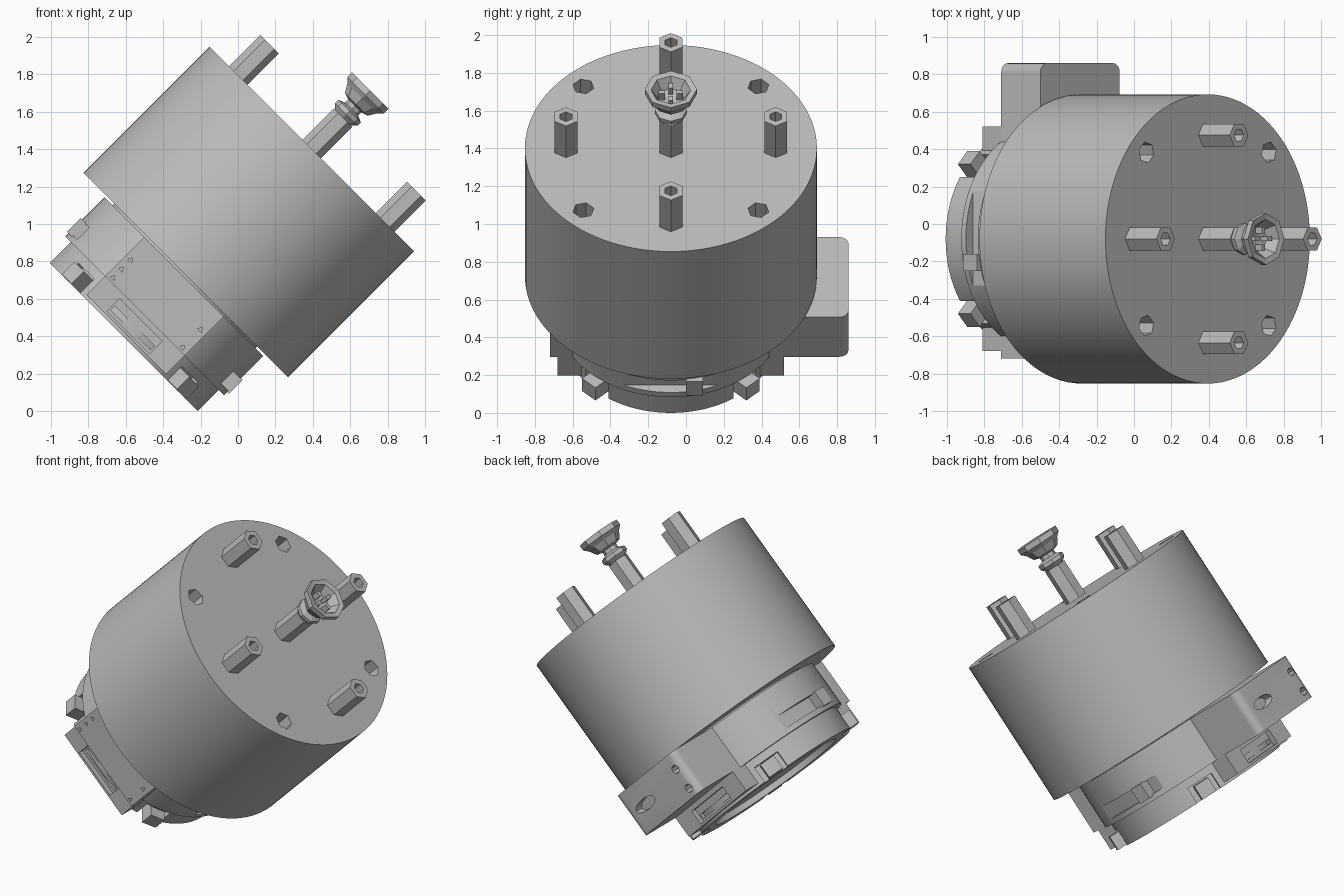
import bpy, bmesh, math
from mathutils import Matrix, Vector

if "Cube" in bpy.data.objects:
    bpy.data.objects.remove(bpy.data.objects["Cube"])

# Everything is built upright along local z, then tilted 45 degrees
TILT = Matrix.Translation((-0.28, -0.08, 0.727)) @ Matrix.Rotation(math.radians(45), 4, 'Y')
parts = []

grey = bpy.data.materials.new("light_grey")
grey.use_nodes = True
grey.diffuse_color = (0.5, 0.5, 0.5, 1)
grey.node_tree.nodes["Principled BSDF"].inputs["Base Color"].default_value = (0.5, 0.5, 0.5, 1)


def finish(name, bm, keep=True):
    bmesh.ops.recalc_face_normals(bm, faces=bm.faces)
    mesh = bpy.data.meshes.new(name)
    bm.to_mesh(mesh)
    bm.free()
    mesh.materials.append(grey)
    ob = bpy.data.objects.new(name, mesh)
    bpy.context.collection.objects.link(ob)
    if keep:
        parts.append(ob)
    return ob


def prism(name, r, z0, z1, sides, at=(0, 0), turn=0, keep=True):
    bm = bmesh.new()
    m = Matrix.Translation((at[0], at[1], (z0 + z1) / 2)) @ Matrix.Rotation(turn, 4, 'Z')
    bmesh.ops.create_cone(bm, cap_ends=True, segments=sides, radius1=r, radius2=r,
                          depth=z1 - z0, matrix=m)
    return finish(name, bm, keep)


def box(name, lo, hi, turn=0, keep=True):
    """Box between two corners, then turned about the main axis."""
    lo, hi = Vector(lo), Vector(hi)
    bm = bmesh.new()
    m = (Matrix.Rotation(turn, 4, 'Z') @ Matrix.Translation((lo + hi) / 2)
         @ Matrix.Diagonal((*(hi - lo), 1)))
    bmesh.ops.create_cube(bm, size=1, matrix=m)
    return finish(name, bm, keep)


def pocket(u, v, w, r, depth, sides, stretch=1):
    """Cutter running along y, used for holes in the end faces."""
    bm = bmesh.new()
    m = (Matrix.Translation((u, v, w)) @ Matrix.Diagonal((stretch, 1, 1, 1))
         @ Matrix.Rotation(math.pi / 2, 4, 'X'))
    bmesh.ops.create_cone(bm, cap_ends=True, segments=sides, radius1=r, radius2=r,
                          depth=2 * depth, matrix=m)
    return finish("cutter", bm, False)


def cut(ob, cutters):
    for c in cutters:
        mod = ob.modifiers.new("cut", 'BOOLEAN')
        mod.operation = 'DIFFERENCE'
        mod.solver = 'EXACT'
        mod.object = c
    bpy.context.view_layer.update()
    dg = bpy.context.evaluated_depsgraph_get()
    mesh = bpy.data.meshes.new_from_object(ob.evaluated_get(dg))
    ob.modifiers.clear()
    ob.data = mesh
    for c in cutters:
        bpy.data.objects.remove(c)


DIAGONALS = [math.radians(a) for a in (45, 135, 225, 315)]
QUARTERS = [math.radians(a) for a in (0, 90, 180, 270)]
smooth = []

# Main drum with four hexagonal screw holes in its top
drum = prism("main_drum", 0.773, 0, 0.953, 96)
cut(drum, [prism("cutter", 0.057, 0.84, 1.1, 6, (0.655 * math.cos(a), 0.655 * math.sin(a)), a,
                 False) for a in DIAGONALS])
smooth.append(drum)

# Hexagonal standoffs with hexagonal bores
spots = [(0.555 * math.cos(a), 0.555 * math.sin(a)) for a in QUARTERS]
for i, p in enumerate(spots + [(0, 0)]):
    post = prism("standoff_%d" % (i + 1) if i < 4 else "centre_post", 0.07, 0.94, 1.19, 6, p, math.pi / 2)
    if i < 4:
        cut(post, [prism("cutter", 0.036, 1.0, 1.3, 6, p, math.pi / 2, False)])

# Faceted socket on the centre post: a lathed profile with a hollow cup
profile = [(0, 1.18), (0.06, 1.19), (0.085, 1.215), (0.085, 1.24), (0.05, 1.255), (0.05, 1.28),
           (0.085, 1.29), (0.112, 1.335), (0.138, 1.36), (0.138, 1.395), (0.105, 1.39),
           (0.07, 1.33), (0, 1.32)]
bm = bmesh.new()
vs = [bm.verts.new((r, 0, w)) for r, w in profile]
es = [bm.edges.new(e) for e in zip(vs, vs[1:])]
bmesh.ops.spin(bm, geom=vs + es, cent=(0, 0, 0), axis=(0, 0, 1), angle=2 * math.pi, steps=8)
bmesh.ops.remove_doubles(bm, verts=bm.verts, dist=0.0005)
finish("socket_cup", bm)
# Small prongs inside the cup
for i, a in enumerate(QUARTERS):
    box("socket_prong_%d" % (i + 1), (0.03, -0.012, 1.31), (0.065, 0.012, 1.375), a)

# Neck with a locking slot on each side, and a stop block in each slot
prism("neck_spacer", 0.54, -0.03, 0.02, 64)
neck = prism("neck", 0.60, -0.31, -0.012, 96)
cut(neck, [box("cutter", (0.545, -0.26, -0.275), (0.7, 0.25, -0.185), a, False)
           for a in (0, math.pi)])
smooth.append(neck)
for side, a in (("left", 0), ("right", math.pi)):
    box(side + "_stop_block", (0.53, 0.08, -0.285), (0.612, 0.17, -0.18), a)

# Rectangular body through the neck, with rounded long edges at the back
block = box("connector_body", (-0.3, -0.64, -0.308), (0.3, 0.94, -0.012))
bm = bmesh.new()
bm.from_mesh(block.data)
edges = [e for e in bm.edges
         if all(v.co.y > 0.9 for v in e.verts) and abs(e.verts[0].co.z - e.verts[1].co.z) > 0.1]
bmesh.ops.bevel(bm, geom=edges, offset=0.05, segments=6, profile=0.5, affect='EDGES')
bm.to_mesh(block.data)
bm.free()
holes = [pocket(u, -0.64, w, 0.016, 0.03, 3)
         for u, w in ((-0.265, -0.15), (-0.265, -0.22), (-0.265, -0.285), (0.262, -0.15), (0.262, -0.285))]
holes += [pocket(-0.235, 0.94, w, 0.028, 0.06, 8) for w in (-0.11, -0.25)]
holes += [pocket(0.13, 0.94, -0.16, 0.036, 0.06, 16, 2.6)]
cut(block, holes)
smooth.append(block)

# Base flange: shallow recess underneath and four diagonal notches
flange = prism("base_flange", 0.56, -0.468, -0.30, 96)
cutters = [prism("cutter", 0.45, -0.6, -0.43, 64, keep=False)]
cutters += [box("cutter", (0.50, -0.085, -0.6), (0.7, 0.085, -0.36), a, False) for a in DIAGONALS]
cut(flange, cutters)
smooth.append(flange)
for i, a in enumerate(DIAGONALS):
    box("latch_block_%d" % (i + 1), (0.48, -0.05, -0.465), (0.615, 0.05, -0.37), a)

# Stepped rails on the front and back of the flange
for side, a in (("front", -math.pi / 2), ("back", math.pi / 2)):
    rail = box(side + "_rail", (0.45, -0.30, -0.45), (0.60, 0.30, -0.30), a)
    cut(rail, [box("cutter", (0.565, -0.16, -0.435), (0.7, 0.16, -0.34), a, False),
               box("cutter", (0.535, -0.15, -0.415), (0.58, 0.15, -0.385), a, False)])

# Smooth shading on round parts, then tilt the whole assembly
for ob in parts:
    ob.matrix_world = TILT
bpy.ops.object.select_all(action='DESELECT')
for ob in smooth:
    ob.select_set(True)
bpy.context.view_layer.objects.active = smooth[0]
bpy.ops.object.shade_smooth_by_angle(angle=math.radians(30))
